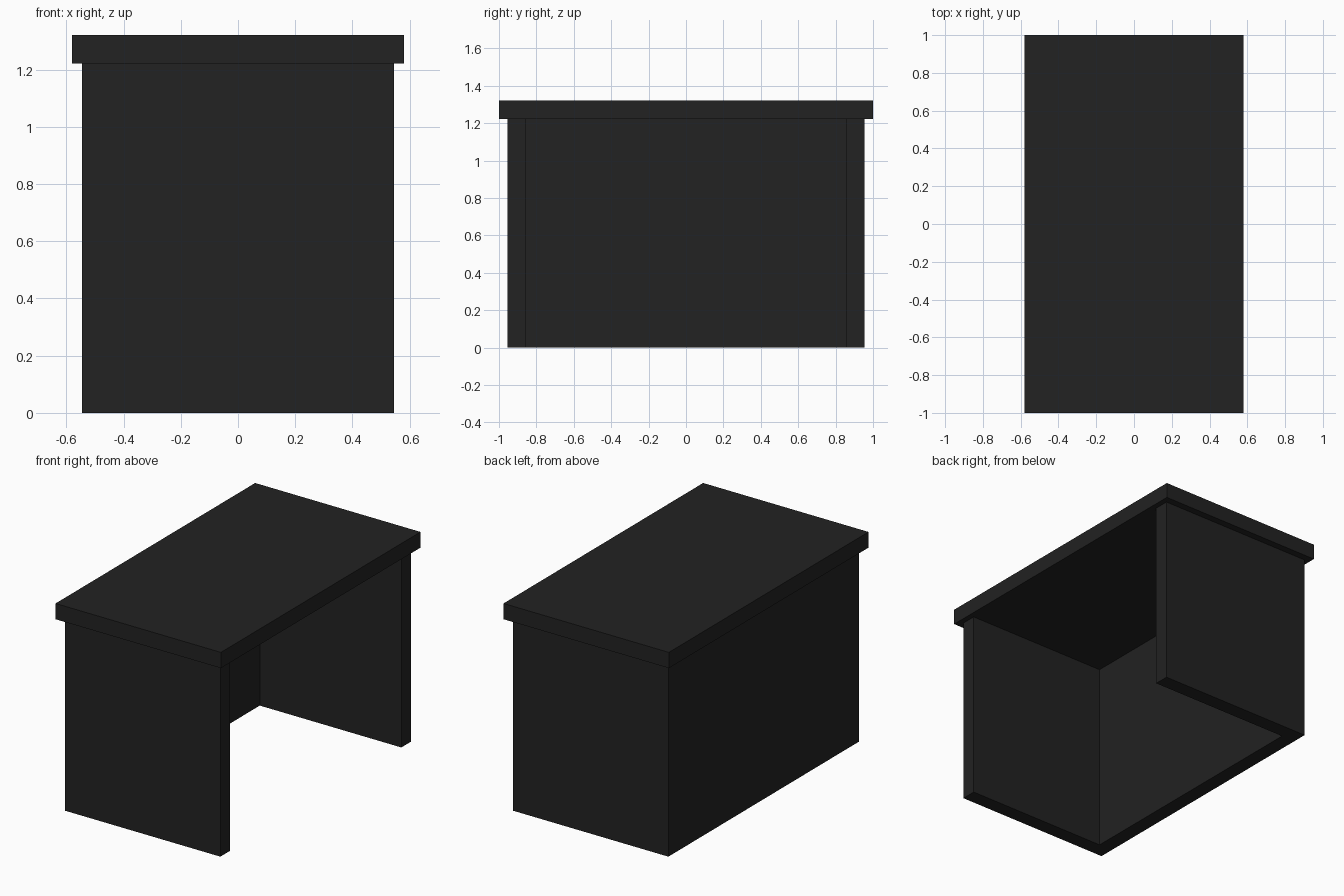
import bpy

if "Cube" in bpy.data.objects:
    bpy.data.objects.remove(bpy.data.objects["Cube"])

# One near-black finish for the whole desk
black = bpy.data.materials.new("black finish")
black.diffuse_color = (0.016, 0.016, 0.016, 1)
black.use_nodes = True
black.node_tree.nodes["Principled BSDF"].inputs["Base Color"].default_value = black.diffuse_color


def box(name, lo, hi):
    """Axis-aligned box between two corners."""
    bpy.ops.mesh.primitive_cube_add(size=1)
    ob = bpy.context.object
    ob.name = name
    ob.location = [(a + b) / 2 for a, b in zip(lo, hi)]
    ob.scale = [b - a for a, b in zip(lo, hi)]
    bpy.ops.object.transform_apply(location=True, rotation=True, scale=True)
    ob.data.materials.append(black)
    return ob


X, Y, T = 0.545, 0.955, 0.097   # base half-width, half-length, panel thickness
H, TOP = 1.222, 1.322           # underside and top of the desktop

# Overhanging desktop
box("desktop", (-0.58, -1, H), (0.58, 1, TOP))

# End panels
box("front_side_panel", (-X, -Y, 0), (X, -Y + T, H))
box("rear_side_panel", (-X, Y - T, 0), (X, Y, H))

# Modesty panel closing the -x side, fitted between the end panels
box("modesty_panel", (-X, -Y + T, 0), (-X + T, Y - T, H))
